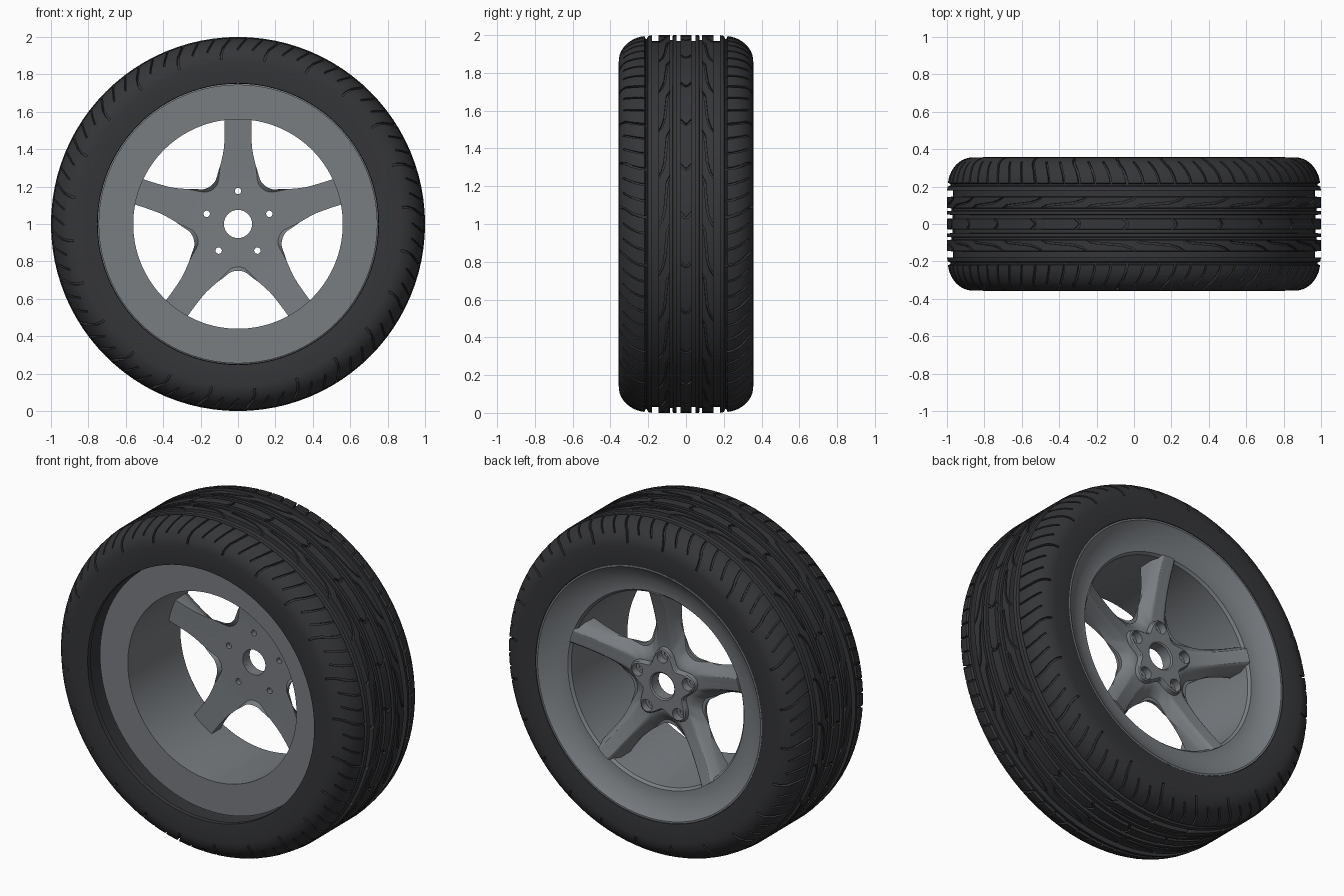
import bpy, bmesh, math
from math import sin, cos, radians, pi
from mathutils import Matrix, Vector

if "Cube" in bpy.data.objects:
    bpy.data.objects.remove(bpy.data.objects["Cube"])

PITCH = radians(15)          # one tread pattern repeat, 24 around


def material(name, col):
    m = bpy.data.materials.new(name)
    m.diffuse_color = (*col, 1)
    m.use_nodes = True
    m.node_tree.nodes["Principled BSDF"].inputs["Base Color"].default_value = m.diffuse_color
    return m


RUBBER = material("rubber", (0.035, 0.036, 0.04))
ALLOY = material("alloy", (0.19, 0.205, 0.22))


def polar(r, a, y):
    return Vector((r * cos(a), y, r * sin(a)))


def make_object(name, bm, mat=None):
    bmesh.ops.recalc_face_normals(bm, faces=bm.faces)
    me = bpy.data.meshes.new(name)
    bm.to_mesh(me)
    bm.free()
    ob = bpy.data.objects.new(name, me)
    bpy.context.collection.objects.link(ob)
    if mat:
        me.materials.append(mat)
    return ob


def finish(ob, angle=32):
    ob.location.z = 1
    bpy.ops.object.select_all(action='DESELECT')
    ob.select_set(True)
    bpy.context.view_layer.objects.active = ob
    bpy.ops.object.shade_smooth_by_angle(angle=radians(angle))


def cut(ob, cutter):
    # bake a boolean difference into the object
    mod = ob.modifiers.new("cut", 'BOOLEAN')
    mod.operation, mod.solver, mod.object = 'DIFFERENCE', 'EXACT', cutter
    mod.use_self = True
    dg = bpy.context.evaluated_depsgraph_get()
    me = bpy.data.meshes.new_from_object(ob.evaluated_get(dg))
    ob.modifiers.clear()
    ob.data = me


def lathe(profile, n=96, sweep=2 * pi):
    # closed (r, y) profile around the axle; r may be a function of angle
    bm = bmesh.new()
    full = sweep > 6
    rings = []
    for i in range(n if full else n + 1):
        a = sweep * i / n
        rings.append([bm.verts.new(polar(r(a) if callable(r) else r, a, y)) for r, y in profile])
    for i in range(n):
        p, q = rings[i], rings[(i + 1) % len(rings)]
        for j in range(len(profile)):
            k = (j + 1) % len(profile)
            bm.faces.new((p[j], p[k], q[k], q[j]))
    if not full:
        bm.faces.new(rings[0])
        bm.faces.new(rings[-1])
    return bm


# ---- tire: one pitch sector, cut with sipes, repeated 24 times
ARC_Y, ARC_R, FLAT = 0.156, 0.134, 0.2


def surface(s):
    # tread surface at distance s from the centre line: (y, r) and normal (y, r)
    sg, s = (1 if s >= 0 else -1), abs(s)
    if s <= FLAT:
        return (sg * s, 1 - 0.1 * s * s), (0, 1)
    t = min((s - FLAT) / 0.228, 1) * pi / 2
    nrm = Vector((sin(t) / ARC_Y, cos(t) / ARC_R)).normalized()
    return (sg * (FLAT + ARC_Y * sin(t)), 0.862 + ARC_R * cos(t)), (sg * nrm.x, nrm.y)


half = [(0, 1)]
for y0, y1, d in ((0.028, 0.05, 0.03), (0.07, 0.085, 0.025), (0.145, 0.18, 0.032)):
    half += [(y0, 1), (y0 + 0.001, 1 - d), (y1 - 0.001, 1 - d), (y1, 1)]
half += [(0.2, 0.996), (0.207, 0.98), (0.213, 0.98)]
for i in range(1, 13):
    (y, r), _ = surface(FLAT + 0.019 + 0.209 * (i - 1) / 11)
    half.append((y, r))
half += [(0.357, 0.80), (0.352, 0.752), (0.325, 0.75), (0.32, 0.84), (0.285, 0.91), (0.2, 0.935)]
profile = [(r, y) for y, r in half] + [(r, -y) for y, r in reversed(half[1:])]
sector = make_object("tire", lathe(profile, 4, PITCH))


def sipe(bm, path, width, depth):
    # swept slot following (degrees, s) points on the tread surface
    rows = []
    for i, (a, s) in enumerate(path):
        p, q = path[max(i - 1, 0)], path[min(i + 1, len(path) - 1)]
        d = Vector((radians(q[0] - p[0]), q[1] - p[1])).normalized()
        row = []
        for side, h in ((-1, -depth), (1, -depth), (1, 0.02), (-1, 0.02)):
            off = side * width / 2
            (y, r), n = surface(s + d.x * off)
            row.append(bm.verts.new(polar(r + n[1] * h, radians(a) - d.y * off, y + n[0] * h)))
        rows.append(row)
    for p, q in zip(rows, rows[1:]):
        for j in range(4):
            k = (j + 1) % 4
            bm.faces.new((p[j], p[k], q[k], q[j]))
    bm.faces.new(rows[0])
    bm.faces.new(rows[-1])


LEAF = [(-1, .15), (1, .128), (4, .113), (9, .105), (13, .099), (15, .08)]
LONG = [(2, .207), (2.5, .25), (3.4, .29), (4.8, .33), (5.6, .37), (5.8, .405)]
SHORT = [(2, .207), (2.5, .25), (3.4, .29), (4.6, .33), (5.2, .35)]
bm = bmesh.new()
for rep in (-15, 0, 15):
    shift = lambda path, da, sg: [(a + da + rep, sg * s) for a, s in path]
    sipe(bm, shift([(3.5, -.03), (2.2, -.012), (1.9, 0), (2.2, .012), (3.5, .03)], 0, 1), .013, .014)
    for sg in (-1, 1):
        sipe(bm, shift(LEAF, 0, sg), .010, .015)
        sipe(bm, shift(LONG, 0, sg), .013, .016)
        for da in (5, 10):
            sipe(bm, shift(SHORT, da, sg), .010, .012)
sipes = make_object("sipe_cutter", bm)
cut(sector, sipes)
bpy.data.objects.remove(sipes)

# drop the sector end caps and repeat around the axle
bm = bmesh.new()
bm.from_mesh(sector.data)
on_end = lambda f, e: all(abs(math.atan2(v.co.z, v.co.x) - e) < 1e-4 for v in f.verts)
caps = [f for f in bm.faces if on_end(f, 0) or on_end(f, PITCH)]
bmesh.ops.delete(bm, geom=caps, context='FACES')
me = bpy.data.meshes.new("pitch")
bm.to_mesh(me)
bm.clear()
for i in range(24):
    bm.from_mesh(me)
    me.transform(Matrix.Rotation(-PITCH, 4, 'Y'))
bmesh.ops.remove_doubles(bm, verts=bm.verts, dist=1e-4)
bpy.data.objects.remove(sector)
bpy.data.meshes.remove(me)
finish(make_object("tire", bm, RUBBER))

# ---- rim barrel with flat inner flange and bevelled outer lip
rim = [(.745, -.245), (.56, -.245), (.565, .10), (.572, .27), (.585, .285), (.65, .29), (.73, .342),
       (.74, .35), (.75, .35), (.752, .31), (.69, .26), (.62, .22), (.605, -.2), (.63, -.225), (.745, -.228)]
finish(make_object("rim", lathe(rim, 128), ALLOY))

# ---- five spokes: half sector lofted from the bore/spoke spine to the window outline
OUT = [(.257, -7), (.25, 0), (.257, 7), (.272, 11), (.30, 15.5), (.34, 20.5), (.407, 25.2),
       (.49, 27.6), (.585, 29), (.68, 30.5)]
SUB, BORE = 4, 0.075


def catmull(t):
    i = min(int(t), len(OUT) - 4)
    f = t - i
    p = [Vector(q) for q in OUT[i:i + 4]]
    return 0.5 * (2 * p[1] + (p[2] - p[0]) * f + (2 * p[0] - 5 * p[1] + 4 * p[2] - p[3]) * f * f
                  + (3 * p[1] - p[0] - 3 * p[2] + p[3]) * f ** 3)


def front_y(r, v):
    k = min(max((v - 0.45) / 0.55, 0), 1)
    return 0.195 + 0.1 * (max(r - 0.2, 0) / 0.38) ** 1.5 - 0.065 * k * k * (1.6 - 0.6 * k)


V = [0, .2, .4, .5, .6, .7, .8, .9, 1]
bm = bmesh.new()
for k in range(5):
    for sg in (-1, 1):
        front, back = [], []
        for i in range(7 * SUB + 1):
            t = i / SUB
            o = catmull(t)
            place = lambda r, deg: Vector((r * cos(radians(54 + 72 * k + sg * deg)),
                                           r * sin(radians(54 + 72 * k + sg * deg))))
            spine = place(BORE, 9 * t) if t <= 4 else place(BORE + .17 * (t - 4), 36)
            edge = place(o.x, o.y)
            pts = [spine.lerp(edge, v) for v in V]
            front.append([bm.verts.new((p.x, front_y(p.length, v), p.y)) for p, v in zip(pts, V)])
            back.append([bm.verts.new((p.x, 0.152 - 0.04 * max(p.length - .25, 0), p.y)) for p in pts])
        for i in range(7 * SUB):
            for g in (front, back):
                for j in range(len(V) - 1):
                    bm.faces.new((g[i][j], g[i][j + 1], g[i + 1][j + 1], g[i + 1][j]))
            for j in ((0, -1) if i < 4 * SUB else (-1,)):     # bore wall and window wall
                bm.faces.new((front[i][j], front[i + 1][j], back[i + 1][j], back[i][j]))
        for j in range(len(V) - 1):                           # tip
            bm.faces.new((front[-1][j], front[-1][j + 1], back[-1][j + 1], back[-1][j]))
bmesh.ops.remove_doubles(bm, verts=bm.verts, dist=1e-4)
spokes = make_object("spokes", bm, ALLOY)

# ---- raised star-shaped hub around the bore
star = lambda k: (lambda a: k * (0.185 + 0.04 * cos(5 * (a - pi / 2))))
hub = make_object("hub", lathe([(BORE, .17), (BORE, .218), (BORE + .008, .225), (star(.93), .225),
                                (star(.98), .218), (star(1.04), .17)], 100), ALLOY)

# ---- lug holes with wide pockets on the outer face
bm = bmesh.new()
for k in range(5):
    a = radians(90 + 72 * k)
    for rad, y0, y1 in ((.017, .05, .3), (.036, .18, .32)):
        m = Matrix.Translation(polar(.176, a, (y0 + y1) / 2)) @ Matrix.Rotation(pi / 2, 4, 'X')
        bmesh.ops.create_cone(bm, cap_ends=True, segments=24, radius1=rad, radius2=rad,
                              depth=y1 - y0, matrix=m)
lugs = make_object("lug_cutter", bm)
for ob in (spokes, hub):
    cut(ob, lugs)
    finish(ob)
bpy.data.objects.remove(lugs)
